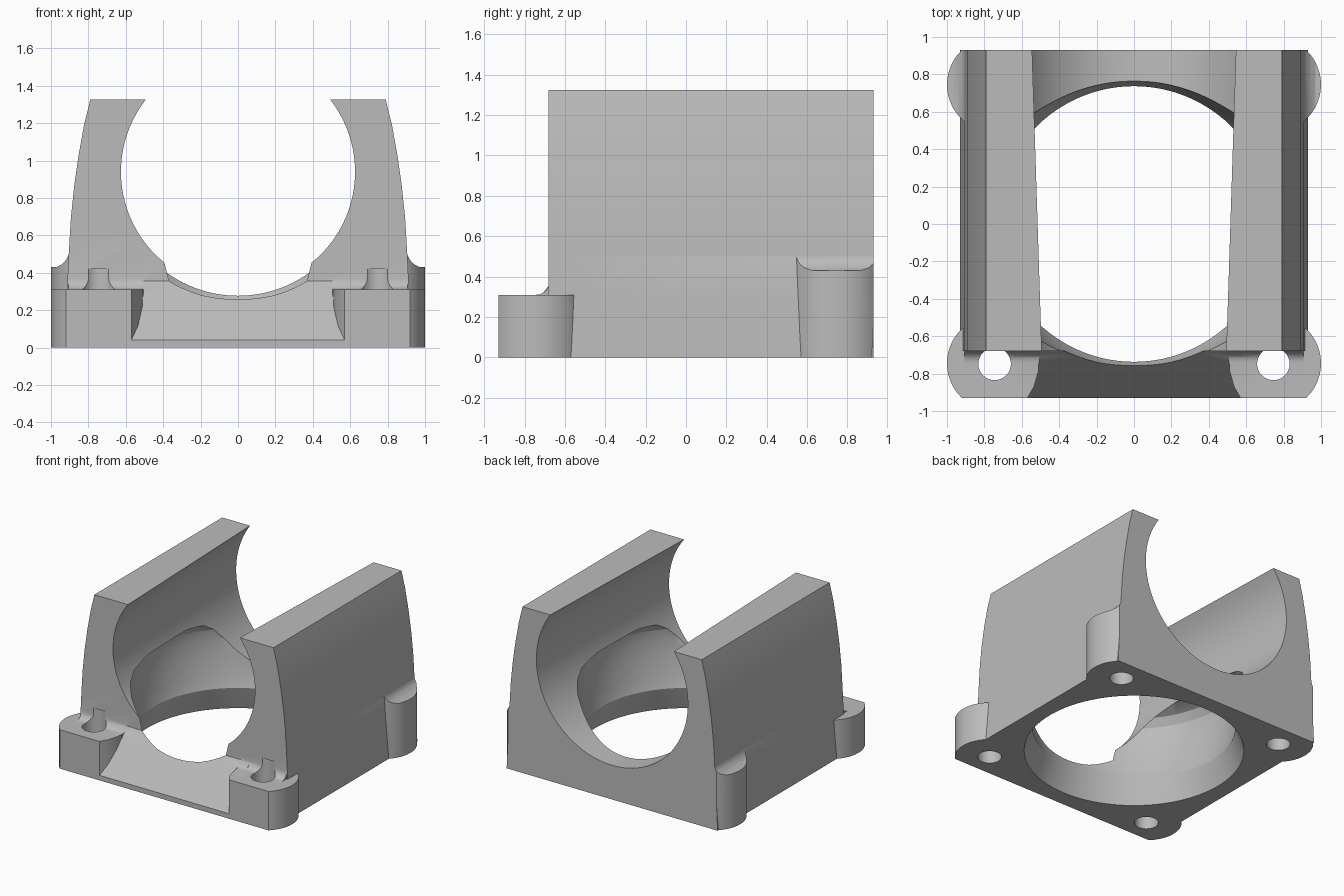
import bpy, bmesh, math
from mathutils import Matrix, Vector

cube = bpy.data.objects.get("Cube")
if cube:
    bpy.data.objects.remove(cube, do_unlink=True)

grey = bpy.data.materials.new("plain grey")
grey.use_nodes = True
GREY = (0.5, 0.5, 0.5, 1)
grey.diffuse_color = GREY
grey.node_tree.nodes["Principled BSDF"].inputs["Base Color"].default_value = GREY


def to_object(name, bm):
    bmesh.ops.recalc_face_normals(bm, faces=bm.faces)
    mesh = bpy.data.meshes.new(name)
    bm.to_mesh(mesh)
    bm.free()
    mesh.materials.append(grey)
    obj = bpy.data.objects.new(name, mesh)
    bpy.context.collection.objects.link(obj)
    return obj


def prism(name, profile, axis, start, end):
    """Extrude a 2D profile along x, y or z."""
    place = {"x": lambda a, b: (start, a, b),
             "y": lambda a, b: (a, start, b),
             "z": lambda a, b: (a, b, start)}[axis]
    bm = bmesh.new()
    face = bm.faces.new([bm.verts.new(place(a, b)) for a, b in profile])
    new = bmesh.ops.extrude_face_region(bm, geom=[face])["geom"]
    shift = Vector([(end - start) * (axis == k) for k in "xyz"])
    bmesh.ops.translate(bm, vec=shift, verts=[v for v in new if isinstance(v, bmesh.types.BMVert)])
    return to_object(name, bm)


def cylinder(name, x, y, radius, bottom, top, sides=48):
    bm = bmesh.new()
    bmesh.ops.create_cone(bm, cap_ends=True, segments=sides, radius1=radius, radius2=radius,
                          depth=top - bottom,
                          matrix=Matrix.Translation((x, y, (top + bottom) / 2)))
    return to_object(name, bm)


def lathe(name, rings, sides=96):
    """Closed solid of revolution about z from (radius, height) rings."""
    bm = bmesh.new()
    loops = []
    for r, z in rings:
        loops.append([bm.verts.new((r * math.cos(k * math.tau / sides),
                                    r * math.sin(k * math.tau / sides), z))
                      for k in range(sides)])
    for low, high in zip(loops, loops[1:]):
        for k in range(sides):
            n = (k + 1) % sides
            bm.faces.new((low[k], low[n], high[n], high[k]))
    bm.faces.new(loops[0])
    bm.faces.new(loops[-1])
    return to_object(name, bm)


def combine(target, tool, operation):
    mod = target.modifiers.new(operation, "BOOLEAN")
    mod.operation = operation
    mod.solver = "EXACT"
    mod.object = tool
    tool.hide_render = True
    bpy.context.view_layer.objects.active = target
    bpy.ops.object.modifier_apply(modifier=mod.name)
    bpy.data.objects.remove(tool, do_unlink=True)


def mirrored(points, side):
    return [(a * side, b) for a, b in points]


# Main block with gently bowed side walls
wall = [(0.93, 0), (0.915, 0.3), (0.905, 0.5), (0.893, 0.7), (0.875, 0.87),
        (0.852, 1.03), (0.823, 1.19), (0.79, 1.325)]
housing = prism("bearing_housing", wall + mirrored(wall[::-1], -1), "y", -0.68, 0.93)

# Sloped front apron between the mounting tabs
combine(housing, prism("apron", [(-0.6, 0), (-0.93, 0), (-0.93, 0.04), (-0.68, 0.355), (-0.6, 0.355)],
                       "x", -0.58, 0.58), "UNION")

tab = [(0.57, -0.93), (0.535, -0.87), (0.512, -0.79), (0.5, -0.6), (0.91, -0.6), (0.92, -0.93)]
fillet = [(-0.6, 0.25)] + [(-0.74 + 0.06 * math.sin(a * math.pi / 12),
                           0.37 - 0.06 * math.cos(a * math.pi / 12)) for a in range(7)] + [(-0.6, 0.37)]
fillet.insert(1, (-0.74, 0.25))
for side in (-1, 1):
    # Front mounting tab and the fillet behind it
    combine(housing, prism("mounting_tab", mirrored(tab, side), "z", 0, 0.31), "UNION")
    combine(housing, prism("tab_fillet", fillet, "x", side * 0.505, side * 0.905), "UNION")
    # Rounded corner ears, their tops sweeping up into the wall
    for end, top in ((-1, 0.31), (1, 0.43)):
        rise = 0.03 if end < 0 else 0.08
        outline = [(0.7, 0), (1.05, 0), (1.05, top), (0.97, top), (0.94, top + rise * 0.2),
                   (0.918, top + rise * 0.5), (0.9, top + rise), (0.7, top + rise)]
        if end < 0:
            outline = outline[:3] + [(0.7, top)]
        ear = prism("corner_ear", mirrored(outline, side), "y", end * 0.5, end * 0.93)
        combine(ear, cylinder("ear_round", side * 0.745, end * 0.745, 0.255, -0.1, 0.7), "INTERSECT")
        combine(housing, ear, "UNION")

# Slightly tapered bore running front to back
bm = bmesh.new()
bmesh.ops.create_cone(bm, cap_ends=True, segments=96, radius1=0.615, radius2=0.672, depth=2.2,
                      matrix=Matrix.Translation((0, 0, 0.94)) @ Matrix.Rotation(-math.pi / 2, 4, "X"))
combine(housing, to_object("bore_cutter", bm), "DIFFERENCE")

# Round floor opening, waisted below and swelling above
combine(housing, lathe("floor_cutter", [(0.82, -0.05), (0.80, 0), (0.765, 0.1), (0.737, 0.19),
                                        (0.765, 0.28), (0.785, 0.45), (0.8, 0.56), (0.79, 0.64),
                                        (0.75, 0.7), (0.66, 0.74), (0.4, 0.76)]), "DIFFERENCE")

# Screw holes: through at the front, blind at the back
for x in (-0.745, 0.745):
    for y, top in ((-0.748, 0.42), (0.745, 0.3)):
        combine(housing, cylinder("hole_cutter", x, y, 0.087, -0.1, top, 32), "DIFFERENCE")

bpy.ops.object.select_all(action="DESELECT")
housing.select_set(True)
bpy.context.view_layer.objects.active = housing
bpy.ops.object.shade_smooth_by_angle(angle=math.radians(25))
